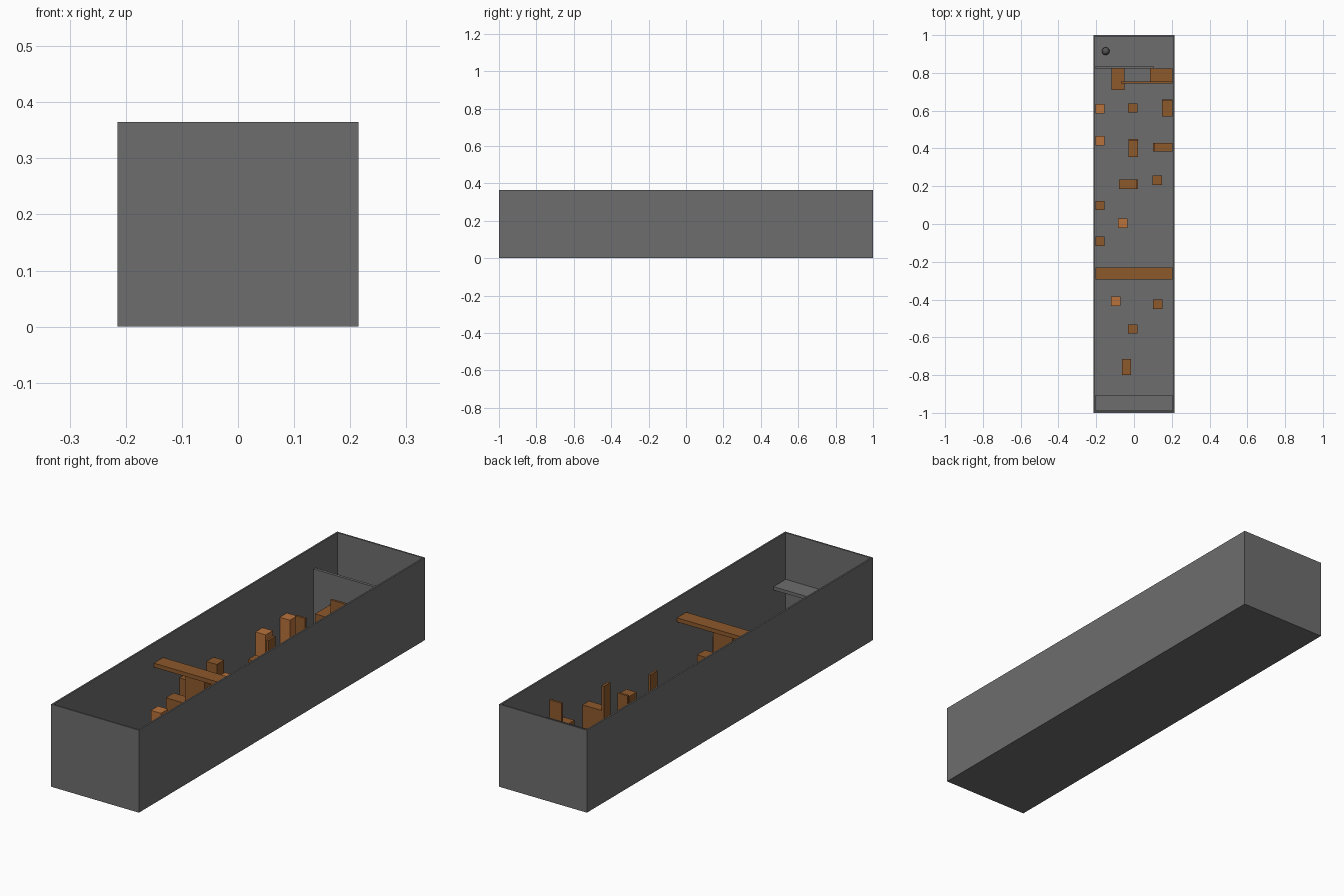
import bpy
import bmesh
from mathutils import Vector

if "Cube" in bpy.data.objects:
    bpy.data.objects.remove(bpy.data.objects["Cube"], do_unlink=True)


def material(name, color):
    m = bpy.data.materials.new(name)
    m.use_nodes = True
    m.diffuse_color = (*color, 1)
    m.node_tree.nodes["Principled BSDF"].inputs["Base Color"].default_value = (*color, 1)
    return m


GREY = material("grey", (0.155, 0.155, 0.155))
DARK_GREY = material("dark_grey", (0.09, 0.09, 0.09))
BROWN = material("brown", (0.27, 0.1, 0.025))
ORANGE = material("light_orange", (0.48, 0.17, 0.045))

FLOOR, SEAT, TALL = 0.01, 0.147, 0.257
INNER_X, INNER_Y = 0.205, 0.99


def finish(name, bm, mat):
    mesh = bpy.data.meshes.new(name)
    bm.to_mesh(mesh)
    bm.free()
    mesh.materials.append(mat)
    ob = bpy.data.objects.new(name, mesh)
    bpy.context.collection.objects.link(ob)
    return ob


def block(name, mat, x, y, z):
    """Box from (min, max) ranges on each axis."""
    bm = bmesh.new()
    bmesh.ops.create_cube(bm, size=1)
    for v in bm.verts:
        v.co = Vector([r[0] if c < 0 else r[1] for c, r in zip(v.co, (x, y, z))])
    return finish(name, bm, mat)


def standing(name, mat, x, y, top=SEAT):
    return block(name, mat, x, y, (FLOOR, top))


# Open tray: inset the top of a solid block and sink it to the floor
tray = block("tray", GREY, (-0.215, 0.215), (-1, 1), (0, 0.365))
bm = bmesh.new()
bm.from_mesh(tray.data)
bm.normal_update()
top = max(bm.faces, key=lambda f: f.calc_center_median().z)
bmesh.ops.inset_region(bm, faces=[top], thickness=0.01)
hole = bmesh.ops.extrude_discrete_faces(bm, faces=[top])["faces"][0]
for v in hole.verts:
    v.co.z = FLOOR
bm.to_mesh(tray.data)
bm.free()

# Front shelf and rear partition
block("front_shelf", GREY, (-INNER_X, INNER_X), (-INNER_Y, -0.905), (0.145, 0.16))
standing("rear_partition", GREY, (-INNER_X, 0.105), (0.822, 0.835), 0.27)

# Raised plank on a central post with a step
block("plank", BROWN, (-INNER_X, INNER_X), (-0.295, -0.23), (0.262, 0.28))
standing("plank_post", BROWN, (-0.06, 0.035), (-0.285, -0.24), 0.262)
standing("plank_step", BROWN, (-0.15, 0.11), (-0.29, -0.235), 0.14)

# Small square stools
half = 0.025
for i, (x, y, mat) in enumerate([
    (-0.18, 0.61, ORANGE), (-0.18, 0.44, ORANGE),
    (-0.06, 0.005, ORANGE), (-0.097, -0.41, ORANGE),
    (-0.18, 0.098, BROWN), (-0.18, -0.092, BROWN),
    (-0.007, 0.614, BROWN), (0.122, 0.232, BROWN),
    (0.125, -0.425, BROWN), (-0.007, -0.556, BROWN),
]):
    standing(f"stool_{i + 1}", mat, (x - half, x + half), (y - half, y + half))

# Long blocks, most with a thin tall back
standing("front_block", BROWN, (-0.063, -0.015), (-0.8, -0.714))
standing("middle_seat", BROWN, (-0.08, 0.01), (0.185, 0.235))
standing("middle_seat_back", BROWN, (0.01, 0.02), (0.185, 0.235), TALL)
standing("centre_seat", BROWN, (-0.028, 0.02), (0.355, 0.44))
standing("centre_seat_back", BROWN, (-0.028, 0.02), (0.44, 0.45), TALL)
standing("side_seat", BROWN, (0.112, INNER_X), (0.385, 0.43))
standing("side_seat_back", BROWN, (0.101, 0.112), (0.385, 0.43), TALL)
standing("corner_seat", BROWN, (0.148, INNER_X), (0.568, 0.65))
standing("corner_seat_back", BROWN, (0.148, INNER_X), (0.65, 0.66), TALL)

# Rear counter with a thin screen
standing("rear_block", BROWN, (-0.12, -0.05), (0.71, 0.822), 0.137)
standing("rear_counter", BROWN, (0.085, INNER_X), (0.755, 0.822), 0.137)
standing("rear_screen", BROWN, (-0.07, INNER_X), (0.745, 0.755), 0.2)

# Small faceted ball behind the partition
bm = bmesh.new()
bmesh.ops.create_uvsphere(bm, u_segments=10, v_segments=6, radius=0.021)
ball = finish("ball", bm, DARK_GREY)
ball.location = (-0.15, 0.915, FLOOR + 0.021)
